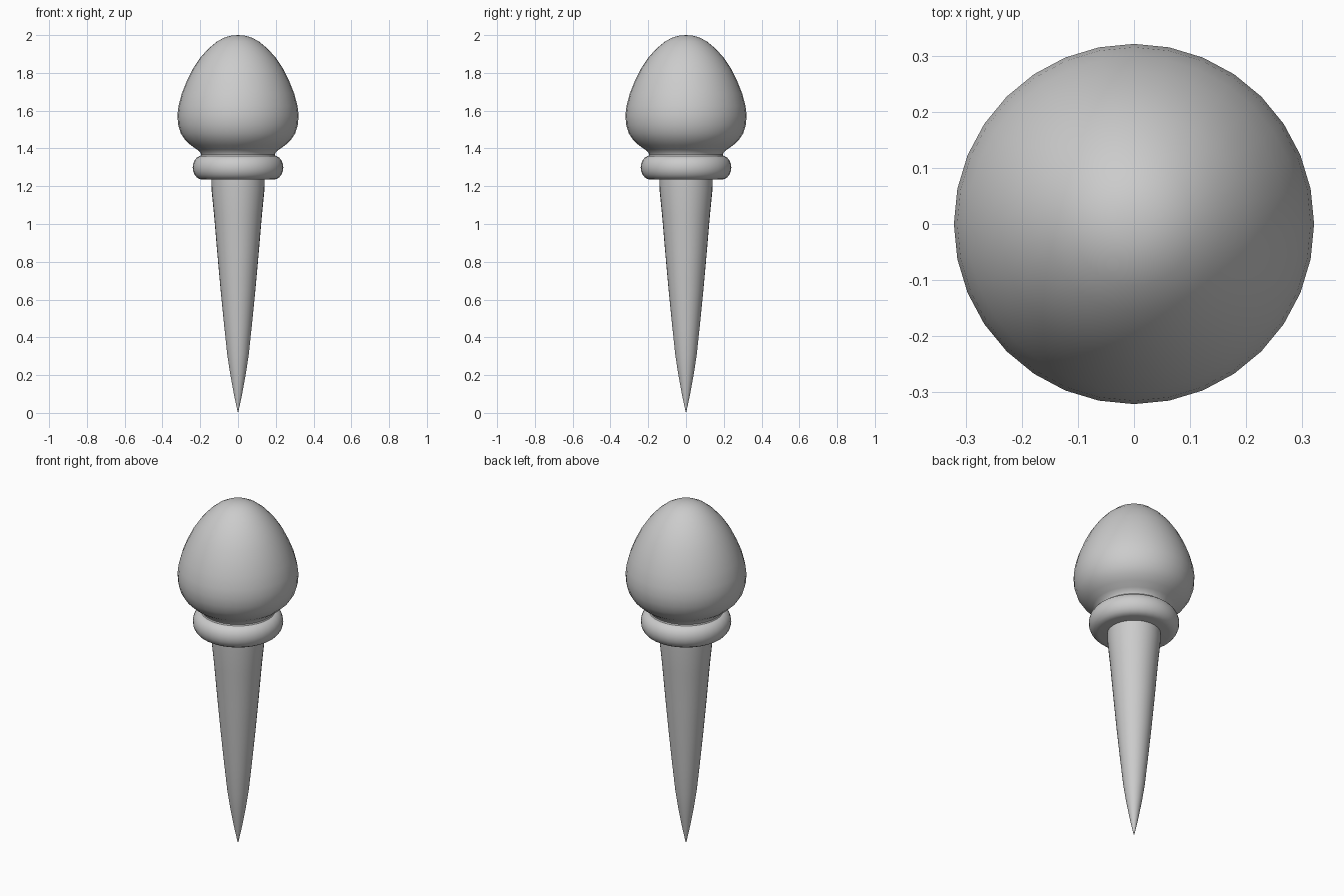
import bpy, bmesh, math

if "Cube" in bpy.data.objects:
    bpy.data.objects.remove(bpy.data.objects["Cube"])

SIDES = 32
grey = bpy.data.materials.new("plain grey")
grey.diffuse_color = (0.6, 0.6, 0.6, 1)
grey.use_nodes = True
grey.node_tree.nodes["Principled BSDF"].inputs["Base Color"].default_value = grey.diffuse_color


def lathe(name, profile, sharp=40):
    """Spin an (r, z) profile around the z axis."""
    bm = bmesh.new()
    verts = [bm.verts.new((r, 0, z)) for r, z in profile]
    edges = [bm.edges.new(pair) for pair in zip(verts, verts[1:])]
    bmesh.ops.spin(bm, geom=verts + edges, cent=(0, 0, 0), axis=(0, 0, 1),
                   angle=2 * math.pi, steps=SIDES, use_duplicate=False)
    bmesh.ops.remove_doubles(bm, verts=bm.verts, dist=0.0002)
    bmesh.ops.recalc_face_normals(bm, faces=bm.faces)
    mesh = bpy.data.meshes.new(name)
    bm.to_mesh(mesh)
    bm.free()
    mesh.materials.append(grey)
    obj = bpy.data.objects.new(name, mesh)
    bpy.context.collection.objects.link(obj)
    bpy.ops.object.select_all(action='DESELECT')
    obj.select_set(True)
    bpy.context.view_layer.objects.active = obj
    bpy.ops.object.shade_smooth_by_angle(angle=math.radians(sharp))
    return obj


# Egg-shaped head with a flared neck that sits on the collar
lathe("head", [
    (0, 2.0), (0.035, 1.997), (0.07, 1.988), (0.11, 1.967), (0.155, 1.93),
    (0.2, 1.88), (0.24, 1.82), (0.272, 1.755), (0.298, 1.69), (0.315, 1.625),
    (0.321, 1.575), (0.317, 1.525), (0.303, 1.48), (0.28, 1.445),
    (0.25, 1.417), (0.218, 1.395), (0.2, 1.38), (0.195, 1.368), (0.2, 1.355),
    (0.0, 1.355)])

# Rounded collar: half-round rim between flat top and bottom
rim_r, rim_z, half_h, bulge = 0.188, 1.299, 0.064, 0.052
rim = [(rim_r + bulge * math.cos(a), rim_z + half_h * math.sin(a))
       for a in (math.radians(90 - 18 * i) for i in range(11))]
lathe("collar", [(0, rim_z + half_h)] + rim + [(0, rim_z - half_h)], 50)

# Tapered spike
lathe("spike", [
    (0, 1.25), (0.142, 1.25), (0.14, 1.18), (0.127, 1.05), (0.11, 0.85),
    (0.092, 0.65), (0.073, 0.46), (0.057, 0.31), (0.042, 0.21),
    (0.022, 0.1), (0.004, 0.015), (0, 0)])
